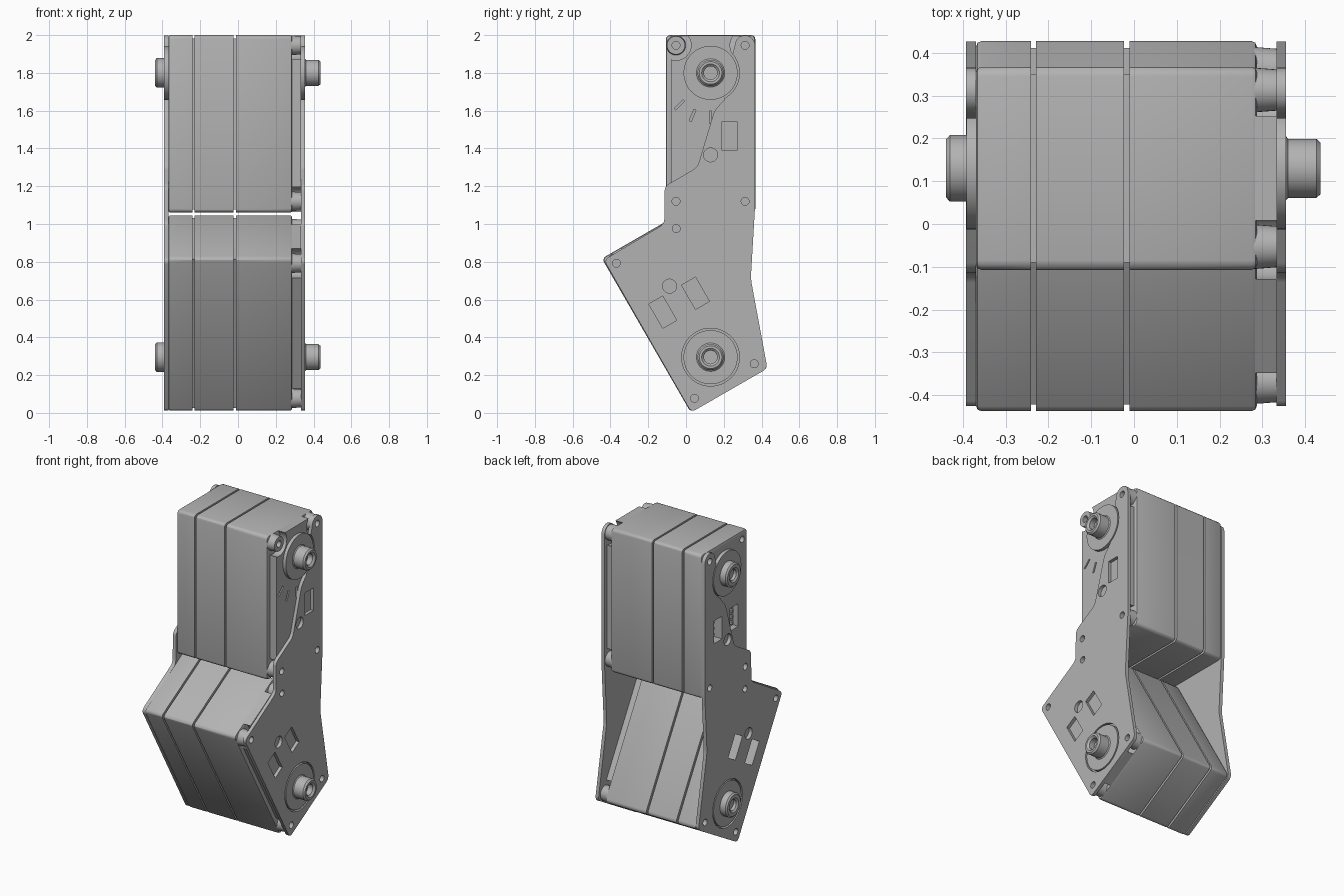
import bpy, bmesh
from math import radians, pi, cos, sin
from mathutils import Matrix, Vector

if "Cube" in bpy.data.objects:
    bpy.data.objects.remove(bpy.data.objects["Cube"])

grey = bpy.data.materials.new("mid_grey")
grey.use_nodes = True
COLOUR = (0.45, 0.45, 0.45, 1)
grey.diffuse_color = COLOUR
grey.node_tree.nodes["Principled BSDF"].inputs["Base Color"].default_value = COLOUR

AXIS_Y = 0.13
FRAMES = {
    "upper": Matrix.Translation((0, AXIS_Y, 1.8)),
    "lower": Matrix.Translation((0, AXIS_Y, 0.295)) @ Matrix.Rotation(radians(210), 4, 'X'),
}
SCREWS = [(y, z) for y in (-0.183, 0.183) for z in (0.146, -0.68)]
TOP, BOTTOM, HALF = 0.2, -0.74, 0.237


def finish(name, bm, matrix=Matrix()):
    bmesh.ops.recalc_face_normals(bm, faces=bm.faces)
    mesh = bpy.data.meshes.new(name)
    bm.transform(matrix)
    bm.to_mesh(mesh)
    bm.free()
    ob = bpy.data.objects.new(name, mesh)
    bpy.context.collection.objects.link(ob)
    mesh.materials.append(grey)
    return ob


def box(bm, x0, x1, y, z, width, height, turn=0.0):
    m = (Matrix.Translation(((x0 + x1) / 2, y, z)) @ Matrix.Rotation(turn, 4, 'X')
         @ Matrix.Diagonal((x1 - x0, width, height, 1)))
    return bmesh.ops.create_cube(bm, size=1, matrix=m)["verts"]


def rod(bm, x0, x1, y, z, r, r2=None, sides=32):
    m = Matrix.Translation(((x0 + x1) / 2, y, z)) @ Matrix.Rotation(pi / 2, 4, 'Y')
    bmesh.ops.create_cone(bm, cap_ends=True, segments=sides, radius1=r,
                          radius2=r if r2 is None else r2, depth=x1 - x0, matrix=m)


def cut(ob, cutters):
    for c in cutters:
        c.hide_render = True
        mod = ob.modifiers.new("cut", 'BOOLEAN')
        mod.operation, mod.solver, mod.object = 'DIFFERENCE', 'EXACT', c
    graph = bpy.context.evaluated_depsgraph_get()
    mesh = bpy.data.meshes.new_from_object(ob.evaluated_get(graph))
    ob.modifiers.clear()
    ob.data = mesh
    mesh.materials.clear()
    mesh.materials.append(grey)
    for c in cutters:
        bpy.data.objects.remove(c)


def lathe(name, profile, matrix):
    # spin (radius, x) points around the x axis
    bm = bmesh.new()
    verts = [bm.verts.new((x, 0, r)) for r, x in profile]
    edges = [bm.edges.new(pair) for pair in zip(verts, verts[1:])]
    bmesh.ops.spin(bm, geom=verts + edges, cent=(0, 0, 0), axis=(1, 0, 0),
                   angle=2 * pi, steps=48, use_merge=True)
    bmesh.ops.remove_doubles(bm, verts=bm.verts, dist=1e-5)
    return finish(name, bm, matrix)


def screw_holes(bm, x0, x1):
    for y, z in SCREWS:
        rod(bm, x0, x1, y, z, 0.021, sides=20)


def motor_body(tag, m):
    mid_z, height = (TOP + BOTTOM) / 2, TOP - BOTTOM
    # three shell sections separated by grooves
    for label, x0, x1 in (("end", -0.369, -0.241), ("middle", -0.229, -0.023), ("drive", -0.011, 0.287)):
        bm = bmesh.new()
        box(bm, x0, x1, 0, mid_z, 2 * HALF, height)
        along = [e for e in bm.edges if abs(e.verts[0].co.x - e.verts[1].co.x) > 0.01]
        bmesh.ops.bevel(bm, geom=along, offset=0.022, segments=3, profile=0.5, affect='EDGES')
        if label != "middle":
            outer = x0 if label == "end" else x1
            rim = [e for e in bm.edges if all(abs(v.co.x - outer) < 1e-4 for v in e.verts)]
            bmesh.ops.bevel(bm, geom=rim, offset=0.012, segments=2, profile=0.5, affect='EDGES')
        ob = finish(f"{tag}_{label}_shell", bm, m)
        if label == "end":
            # screw holes and connector pockets
            bm = bmesh.new()
            screw_holes(bm, -0.4, -0.33)
            for y in (-0.1, 0.1):
                box(bm, -0.4, -0.33, y, -0.333, 0.085, 0.148)
            cut(ob, [finish("pocket_cutter", bm, m)])
    # inner core seen in the grooves
    bm = bmesh.new()
    box(bm, -0.3, 0.2, 0, mid_z, 2 * HALF - 0.035, height - 0.035)
    finish(f"{tag}_core", bm, m)

    # raised cover on the drive side, relieved around the corner posts
    bm = bmesh.new()
    box(bm, 0.27, 0.334, 0, mid_z, 0.42, height - 0.006)
    cover = finish(f"{tag}_cover", bm, m)
    bm = bmesh.new()
    for y, z in SCREWS:
        rod(bm, 0.26, 0.36, y, z, 0.08)
    if tag == "upper":
        for y, z, turn in ((-0.165, -0.17, -45), (-0.095, -0.225, -22), (0, -0.235, 0)):
            box(bm, 0.322, 0.36, y, z, 0.012, 0.065, radians(turn))
    cut(cover, [finish("relief_cutter", bm, m)])

    # corner posts with screw holes
    bm = bmesh.new()
    for y, z in SCREWS:
        rod(bm, 0.27, 0.334, y, z, 0.053, 0.048)
    posts = finish(f"{tag}_posts", bm, m)
    bm = bmesh.new()
    screw_holes(bm, 0.3, 0.4)
    cut(posts, [finish("hole_cutter", bm, m)])

    # connector pins
    bm = bmesh.new()
    for y in (-0.1, 0.1):
        for step in (-1, 0, 1):
            box(bm, -0.36, -0.325, y, -0.333 + step * 0.04, 0.016, 0.016)
    finish(f"{tag}_connector_pins", bm, m)

    # horn discs with hollow shaft ends
    lathe(f"{tag}_drive_horn", [(0, 0.39), (0.035, 0.39), (0.035, 0.425), (0.047, 0.436), (0.06, 0.436),
          (0.069, 0.426), (0.069, 0.36), (0.075, 0.355), (0.143, 0.355), (0.143, 0.32), (0, 0.32)], m)
    lathe(f"{tag}_idler_horn", [(0, -0.41), (0.035, -0.41), (0.035, -0.43), (0.047, -0.439), (0.068, -0.439),
          (0.078, -0.43), (0.078, -0.391), (0.143, -0.391), (0.143, -0.36), (0, -0.36)], m)


def side_plate(name, x0, x1):
    # outline in y, z with a rounded ear at the top
    outline = [(0.028, 0.003), (0.431, 0.235), (0.343, 0.71), (0.366, 1.1)]
    ear = [(0.312 + 0.054 * cos(radians(a)), 1.945 + 0.054 * sin(radians(a))) for a in range(0, 181, 20)]
    shoulder = [(0.235, 1.85), (0.2, 1.655), (0.15, 1.6), (0.06, 1.3), (-0.113, 1.2),
                (-0.115, 1.0), (-0.435, 0.81)]
    bm = bmesh.new()
    verts = [bm.verts.new((x0, y, z)) for y, z in outline + ear + shoulder]
    bm.faces.new(verts)
    corners = verts[:3] + verts[-5:]
    bmesh.ops.bevel(bm, geom=corners, offset=0.025, segments=4, profile=0.5, affect='VERTICES')
    grown = bmesh.ops.extrude_face_region(bm, geom=bm.faces[:])["geom"]
    bmesh.ops.translate(bm, vec=Vector((x1 - x0, 0, 0)),
                        verts=[g for g in grown if isinstance(g, bmesh.types.BMVert)])
    plate = finish(name, bm)
    # horn openings, screw holes, cable windows and round holes
    cutters = []
    a, b = x0 - 0.02, x1 + 0.02
    for m in FRAMES.values():
        bm = bmesh.new()
        rod(bm, a, b, 0, 0, 0.153, sides=48)
        screw_holes(bm, a, b)
        rod(bm, a, b, 0, -0.434, 0.037)
        for y in (-0.1, 0.1):
            box(bm, a, b, y, -0.333, 0.085, 0.148)
        cutters.append(finish("plate_cutter", bm, m))
    cut(plate, cutters)


for tag, frame in FRAMES.items():
    motor_body(tag, frame)
side_plate("drive_side_plate", 0.333, 0.355)
side_plate("idler_side_plate", -0.392, -0.369)

# smooth curved faces, keep corners sharp
bpy.ops.object.select_all(action='DESELECT')
for ob in bpy.context.collection.objects:
    if ob.type == 'MESH' and grey.name in ob.data.materials:
        ob.select_set(True)
        bpy.context.view_layer.objects.active = ob
bpy.ops.object.shade_smooth_by_angle(angle=radians(30))
